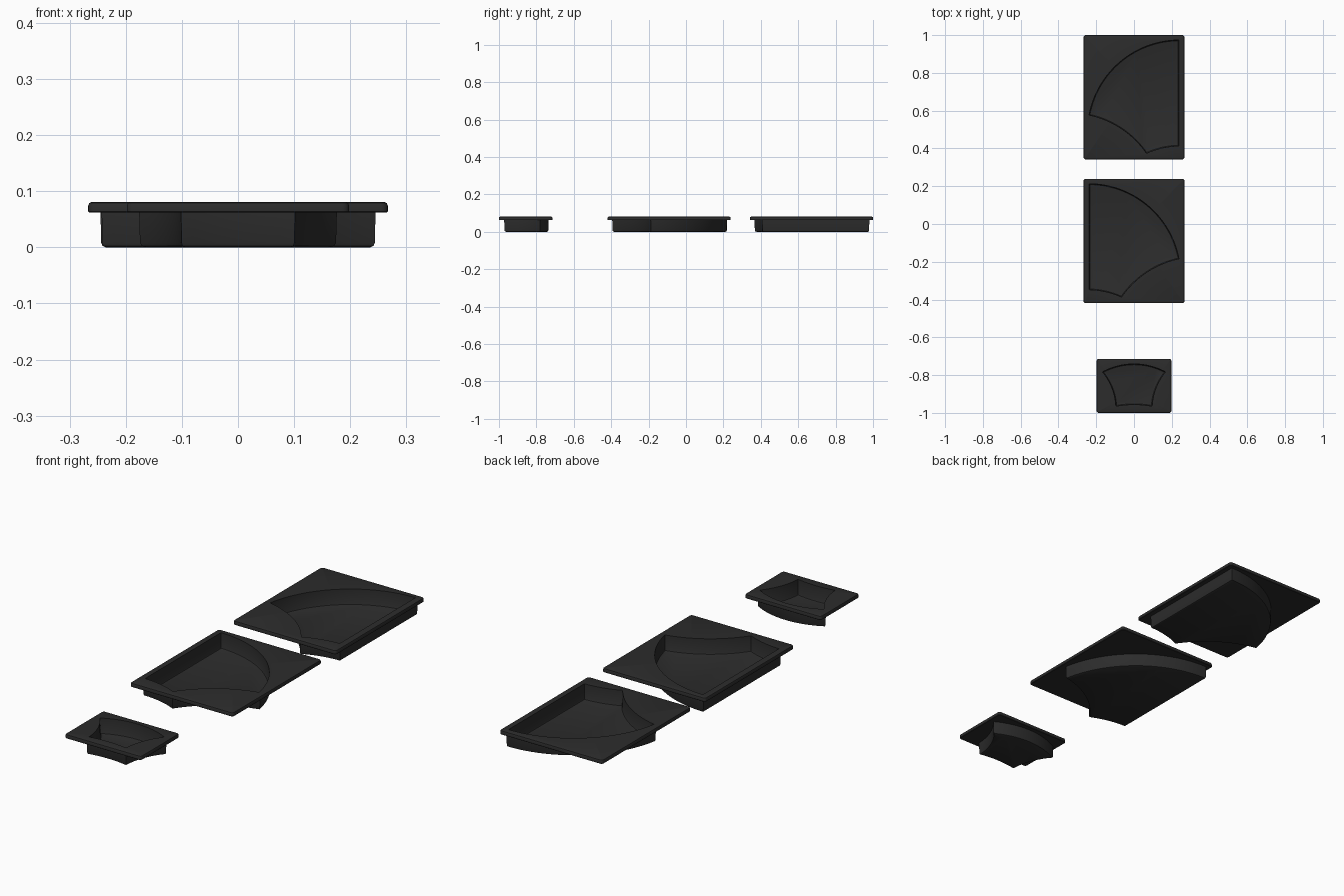
import bpy, bmesh, math
from mathutils import Vector

if "Cube" in bpy.data.objects:
    bpy.data.objects.remove(bpy.data.objects["Cube"])

black = bpy.data.materials.new("matte black plastic")
black.diffuse_color = (0.025, 0.025, 0.025, 1)
black.use_nodes = True
black.node_tree.nodes["Principled BSDF"].inputs["Base Color"].default_value = black.diffuse_color

TOP, UNDER, FLOOR, WALL = 0.081, 0.062, 0.009, 0.006


def arc(p, q, sag, n):
    """Points from p up to (not including) q, bulging to the right of travel by sag."""
    p, q = Vector(p), Vector(q)
    if abs(sag) < 1e-6:
        return [p]
    d = q - p
    c = d.length
    side = Vector((d.y, -d.x)) / c * (1 if sag > 0 else -1)
    s = abs(sag)
    r = (c * c / 4 + s * s) / (2 * s)
    centre = (p + q) / 2 + side * (s - r)
    half = math.asin(c / 2 / r)
    out = []
    for i in range(n):
        a = -half + 2 * half * i / n
        out.append(centre + side * r * math.cos(a) + d / c * r * math.sin(a))
    return out


def offset(pts, d):
    """Grow a counter-clockwise outline by d with mitred corners."""
    out = []
    for i, p in enumerate(pts):
        e1 = (p - pts[i - 1]).normalized()
        e2 = (pts[(i + 1) % len(pts)] - p).normalized()
        n1, n2 = Vector((e1.y, -e1.x)), Vector((e2.y, -e2.x))
        out.append(p + (n1 + n2) * d / (1 + n1.dot(n2)))
    return out


def rounded_rect(x, y0, y1, r, inset):
    pts = []
    for cx, cy, a0 in ((x - r, y1 - r, 0), (-x + r, y1 - r, 90),
                       (-x + r, y0 + r, 180), (x - r, y0 + r, 270)):
        for k in range(5):
            a = math.radians(a0 + k * 22.5)
            pts.append(Vector((cx + (r - inset) * math.cos(a),
                               cy + (r - inset) * math.sin(a))))
    return pts


def tray(name, outline, x, y0, y1):
    bm = bmesh.new()

    def loop(pts, z):
        return [bm.verts.new((p.x, p.y, z)) for p in pts]

    def skin(loops):
        for a, b in zip(loops, loops[1:]):
            for i in range(len(a)):
                j = (i + 1) % len(a)
                bm.faces.new((a[i], a[j], b[j], b[i]))

    def edges(vs):
        return [bm.edges.get((vs[i - 1], vs[i])) for i in range(len(vs))]

    # flange edge with a softened top
    rim = [loop(rounded_rect(x, y0, y1, 0.012, i), z) for i, z in
           ((0.002, UNDER), (0, UNDER + 0.002), (0, TOP - 0.007),
            (0.002, TOP - 0.002), (0.007, TOP))]
    # pocket lining and floor
    inner = [loop(offset(outline, d), z) for d, z in
             ((0, TOP), (-0.002, FLOOR + 0.005), (-0.004, FLOOR + 0.0015), (-0.008, FLOOR))]
    # outside of the pocket with a rounded base
    outer = [loop(offset(outline, d), z) for d, z in
             ((WALL, UNDER), (WALL - 0.001, 0.008), (WALL - 0.003, 0.0025), (WALL - 0.008, 0))]
    for group in (rim, inner, outer):
        skin(group)
    bm.faces.new(inner[-1])
    bm.faces.new(outer[-1])
    # flange top and underside around the pocket
    for a, b, up in ((rim[-1], inner[0], 1), (rim[0], outer[0], -1)):
        bmesh.ops.triangle_fill(bm, use_beauty=True, edges=edges(a) + edges(b),
                                normal=(0, 0, up))
    bmesh.ops.recalc_face_normals(bm, faces=bm.faces)
    me = bpy.data.meshes.new(name)
    bm.to_mesh(me)
    bm.free()
    me.materials.append(black)
    ob = bpy.data.objects.new(name, me)
    bpy.context.collection.objects.link(ob)
    bpy.context.view_layer.objects.active = ob
    ob.select_set(True)
    bpy.ops.object.shade_smooth_by_angle(angle=math.radians(35))
    ob.select_set(False)


# large fan-shaped pocket, counter-clockwise
A, B, C, D = (0.237, 0.974), (-0.238, 0.577), (0.066, 0.374), (0.237, 0.413)
fan = arc(A, B, 0.111, 32) + arc(B, C, -0.035, 16) + arc(C, D, -0.009, 8) + arc(D, A, 0, 1)
tray("back_tray", fan, 0.267, 0.342, 1.0)

# mirrored copy in the middle
SHIFT = 0.761
mirrored = [Vector((-p.x, p.y - SHIFT)) for p in reversed(fan)]
tray("middle_tray", mirrored, 0.267, 0.342 - SHIFT, 1.0 - SHIFT)

# small keystone-shaped pocket
E, F, G, H = (0.167, -0.783), (-0.167, -0.783), (-0.096, -0.965), (0.096, -0.965)
keystone = (arc(E, F, 0.042, 20) + arc(F, G, -0.016, 10)
            + arc(G, H, -0.009, 10) + arc(H, E, -0.016, 10))
tray("front_tray", keystone, 0.198, -1.0, -0.714)
